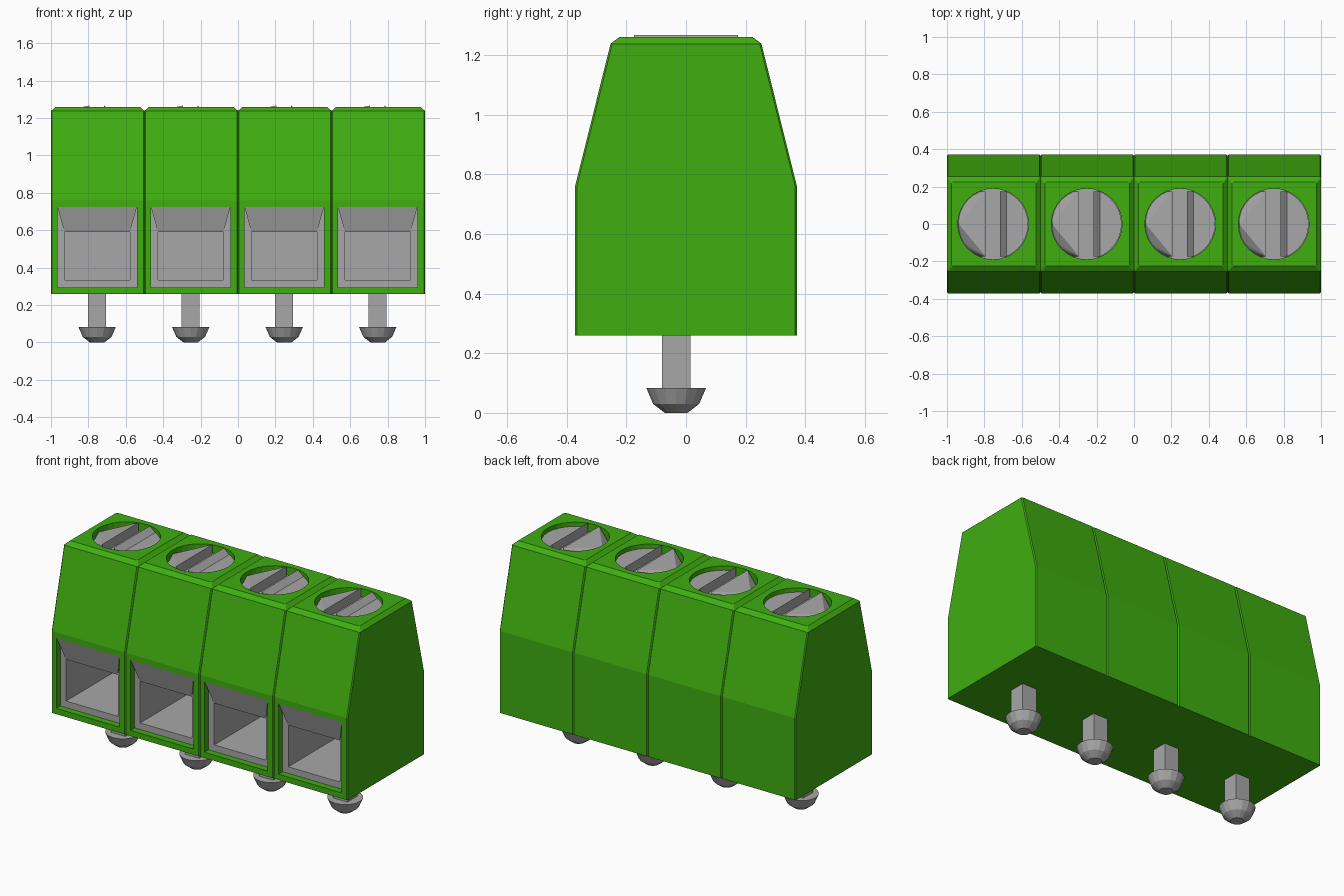
import bpy, bmesh, math

cube = bpy.data.objects.get("Cube")
if cube:
    bpy.data.objects.remove(cube, do_unlink=True)


def material(name, rgb):
    m = bpy.data.materials.new(name)
    m.use_nodes = True
    m.diffuse_color = (*rgb, 1)
    m.node_tree.nodes["Principled BSDF"].inputs["Base Color"].default_value = (*rgb, 1)
    return m


GREEN = material("green plastic", (0.05, 0.42, 0.005))
GREY = material("grey metal", (0.39, 0.39, 0.39))


def finish(bm, name, mat):
    me = bpy.data.meshes.new(name)
    bmesh.ops.recalc_face_normals(bm, faces=bm.faces)
    bm.to_mesh(me)
    bm.free()
    me.materials.append(mat)
    ob = bpy.data.objects.new(name, me)
    bpy.context.collection.objects.link(ob)
    return ob


def loft(name, rings, mat, cap_start=True, cap_end=True):
    """Skin a stack of rings that share a point count."""
    bm = bmesh.new()
    vs = [[bm.verts.new(p) for p in r] for r in rings]
    n = len(rings[0])
    for a, b in zip(vs, vs[1:]):
        for i in range(n):
            j = (i + 1) % n
            bm.faces.new((a[i], a[j], b[j], b[i]))
    if cap_start:
        bm.faces.new(vs[0][::-1])
    if cap_end:
        bm.faces.new(vs[-1])
    return finish(bm, name, mat)


def hull(name, points, mat):
    bm = bmesh.new()
    for p in points:
        bm.verts.new(p)
    res = bmesh.ops.convex_hull(bm, input=bm.verts)
    loose = [v for v in bm.verts if not v.link_faces]
    bmesh.ops.delete(bm, geom=loose, context='VERTS')
    bmesh.ops.dissolve_limit(bm, angle_limit=0.01, verts=bm.verts, edges=bm.edges)
    return finish(bm, name, mat)


def circle(cx, cy, z, r, n):
    return [(cx + r * math.cos(2 * math.pi * i / n), cy + r * math.sin(2 * math.pi * i / n), z)
            for i in range(n)]


def section(cx, hx, hy, z, c=0.006):
    """Rectangle with slightly cut corners at height z."""
    pts = [(hx, hy - c), (hx - c, hy), (c - hx, hy), (-hx, hy - c),
           (-hx, c - hy), (c - hx, -hy), (hx - c, -hy), (hx, c - hy)]
    return [(cx + x, y, z) for x, y in pts]


def rect(cx, hx, z0, z1, y):
    return [(cx - hx, y, z0), (cx + hx, y, z0), (cx + hx, y, z1), (cx - hx, y, z1)]


def cut(target, cutter):
    cutter.hide_render = True
    mod = target.modifiers.new("cut", 'BOOLEAN')
    mod.operation = 'DIFFERENCE'
    mod.solver = 'EXACT'
    mod.object = cutter
    bpy.context.view_layer.objects.active = target
    bpy.ops.object.modifier_apply(modifier=mod.name)
    bpy.data.objects.remove(cutter, do_unlink=True)


FRONT = -0.372
R = 0.189            # screw hole radius
STEP = FRONT + 0.04  # depth of the metal frame

for k in range(4):
    mx = -0.75 + 0.5 * k
    cx = mx - 0.003
    tag = f"_{k + 1}"

    # Housing module with tapered upper half and chamfered top
    body = loft("housing" + tag, [section(mx, 0.25, 0.372, 0.26),
                                  section(mx, 0.25, 0.372, 0.76),
                                  section(mx, 0.25, 0.253, 1.238),
                                  section(mx, 0.226, 0.224, 1.26)], GREEN)
    cut(body, loft("entry_cutter", [rect(cx, 0.2125, 0.295, 0.725, FRONT - 0.1),
                                    rect(cx, 0.2125, 0.295, 0.725, 0.2)], GREEN))
    cut(body, loft("screw_cutter", [circle(cx, 0, 1.15, R, 32),
                                    circle(cx, 0, 1.4, R, 32)], GREEN))

    # Wire clamp: flat frame leading into a deep box
    loft("wire_clamp" + tag, [rect(cx, 0.2125, 0.295, 0.725, STEP),
                              rect(cx, 0.175, 0.335, 0.59, STEP),
                              rect(cx, 0.175, 0.335, 0.59, 0.19)], GREY, cap_start=False)

    # Sloped lip above the clamp opening
    hull("clamp_lip" + tag,
         [(cx + s * x, y, z) for s in (-1, 1) for x, y, z in
          ((0.2125, FRONT + 0.001, 0.725), (0.2125, STEP, 0.725), (0.175, STEP - 0.002, 0.59))], GREY)

    # Screw: base disc and slotted head halves
    loft("screw_base" + tag, [circle(cx, 0, 1.15, R, 32), circle(cx, 0, 1.21, R, 32)], GREY)
    rim = circle(0, 0, 1.21, R - 0.002, 32)
    left = [p for p in rim if p[0] < -0.04] + [(-0.04, s * 0.174, z) for s in (-1, 1) for z in (1.2, 1.267)]
    left += [(-0.185, 0, 1.238)]
    hull("screw_head_left" + tag, [(cx + x, y, z) for x, y, z in left], GREY)
    ridge = [(x, s * 0.174, z) for s in (-1, 1) for x, z in
             ((0.037, 1.2), (0.037, 1.267), (0.072, 1.235), (0.072, 1.2))]
    hull("screw_ridge" + tag, [(cx + x, y, z) for x, y, z in ridge], GREY)
    right = [(x, y, z) for x, y, _ in rim if x > 0.072 for z in (1.2, 1.235)]
    right += [(0.072, s * 0.174, z) for s in (-1, 1) for z in (1.2, 1.235)]
    hull("screw_head_right" + tag, [(cx + x, y, z) for x, y, z in right], GREY)

    # Solder pin: square post with a rounded foot
    py, h = -0.033, 0.048
    post = [(cx - h, py - h), (cx + h, py - h), (cx + h, py + h), (cx - h, py + h)]
    loft("pin_post" + tag, [[(x, y, z) for x, y in post] for z in (0.07, 0.27)], GREY)
    loft("pin_foot" + tag, [circle(cx, py, z, r, 16) for z, r in
                            ((0, 0.038), (0.03, 0.077), (0.083, 0.1))], GREY)
